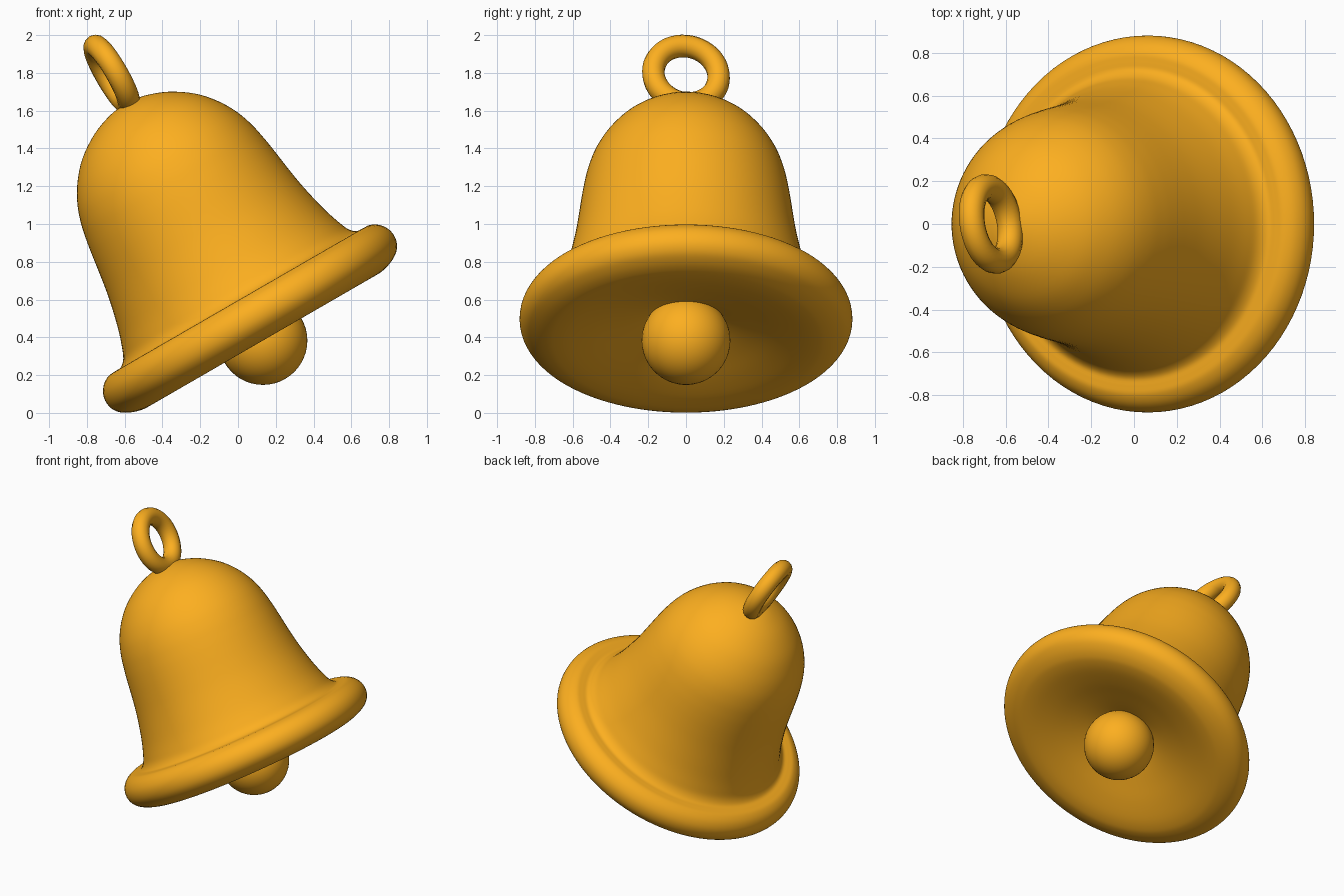
import bpy, math
from mathutils import Matrix, Vector

if "Cube" in bpy.data.objects:
    bpy.data.objects.remove(bpy.data.objects["Cube"])

# Bell frame: origin at the rim centre, axis leaning 30 degrees towards -x
TILT = Matrix.Translation((0.0625, 0, 0.5)) @ Matrix.Rotation(math.radians(-30), 4, 'Y')

gold = bpy.data.materials.new("gold")
gold.diffuse_color = (0.98, 0.43, 0.014, 1)
gold.use_nodes = True
gold.node_tree.nodes["Principled BSDF"].inputs["Base Color"].default_value = gold.diffuse_color


def smooth_path(pts, steps=4):
    """Catmull-Rom curve through the profile points."""
    p = [Vector(q) for q in pts]
    p = [2 * p[0] - p[1]] + p + [2 * p[-1] - p[-2]]
    out = []
    for a, b, c, d in zip(p, p[1:], p[2:], p[3:]):
        for i in range(steps):
            t = i / steps
            out.append(0.5 * (2 * b + (c - a) * t + (2 * a - 5 * b + 4 * c - d) * t**2
                              + (3 * b - a - 3 * c + d) * t**3))
    return out + [p[-2]]


def finish(obj, name, local):
    obj.name = name
    obj.data.name = name
    obj.matrix_world = TILT @ local
    obj.data.materials.append(gold)
    obj.data.polygons.foreach_set("use_smooth", [True] * len(obj.data.polygons))
    return obj


def lathe(name, profile, n=96):
    """Revolve an (r, z) profile that starts and ends on the axis."""
    inner = profile[1:-1]
    verts = [(r * math.cos(2 * math.pi * k / n), r * math.sin(2 * math.pi * k / n), z)
             for r, z in inner for k in range(n)]
    top, bottom = len(verts), len(verts) + 1
    verts += [(0, 0, profile[0][1]), (0, 0, profile[-1][1])]
    faces = []
    last = (len(inner) - 1) * n
    for k in range(n):
        j = (k + 1) % n
        faces.append((top, k, j))
        faces.append((bottom, last + j, last + k))
        for i in range(0, last, n):
            faces.append((i + k, i + n + k, i + n + j, i + j))
    me = bpy.data.meshes.new(name)
    me.from_pydata(verts, [], faces)
    obj = bpy.data.objects.new(name, me)
    bpy.context.collection.objects.link(obj)
    return finish(obj, name, Matrix())


# Bell body: dome and flare, then rounded lip, then shallow hollow underside
dome = [(0, 1.315), (0.10, 1.302), (0.225, 1.256), (0.345, 1.175), (0.43, 1.08),
        (0.488, 0.98), (0.523, 0.88), (0.544, 0.78), (0.558, 0.69), (0.572, 0.59),
        (0.588, 0.49), (0.609, 0.39), (0.636, 0.285), (0.663, 0.205), (0.687, 0.15)]
lip = [(0.72, 0.118), (0.76, 0.114), (0.80, 0.110), (0.842, 0.085), (0.871, 0.045),
       (0.881, 0), (0.873, -0.045), (0.845, -0.085), (0.80, -0.113), (0.75, -0.13)]
underside = [(0.70, -0.136), (0.62, -0.129), (0.50, -0.102), (0.38, -0.067),
             (0.27, -0.034), (0.18, -0.005), (0.09, 0.025), (0, 0.05)]
lathe("bell_body", smooth_path(dome + lip + underside))

# Clapper ball
bpy.ops.mesh.primitive_uv_sphere_add(segments=48, ring_count=24, radius=0.235)
finish(bpy.context.object, "clapper", Matrix.Translation((0.002, 0, -0.136)))

# Hanging ring, turned slightly about the bell axis
bpy.ops.mesh.primitive_torus_add(major_radius=0.175, minor_radius=0.06,
                                 major_segments=48, minor_segments=14)
finish(bpy.context.object, "hanging_ring",
       Matrix.Translation((0.012, 0, 1.483)) @ Matrix.Rotation(math.radians(9), 4, 'Z')
       @ Matrix.Rotation(math.radians(90), 4, 'Y'))
